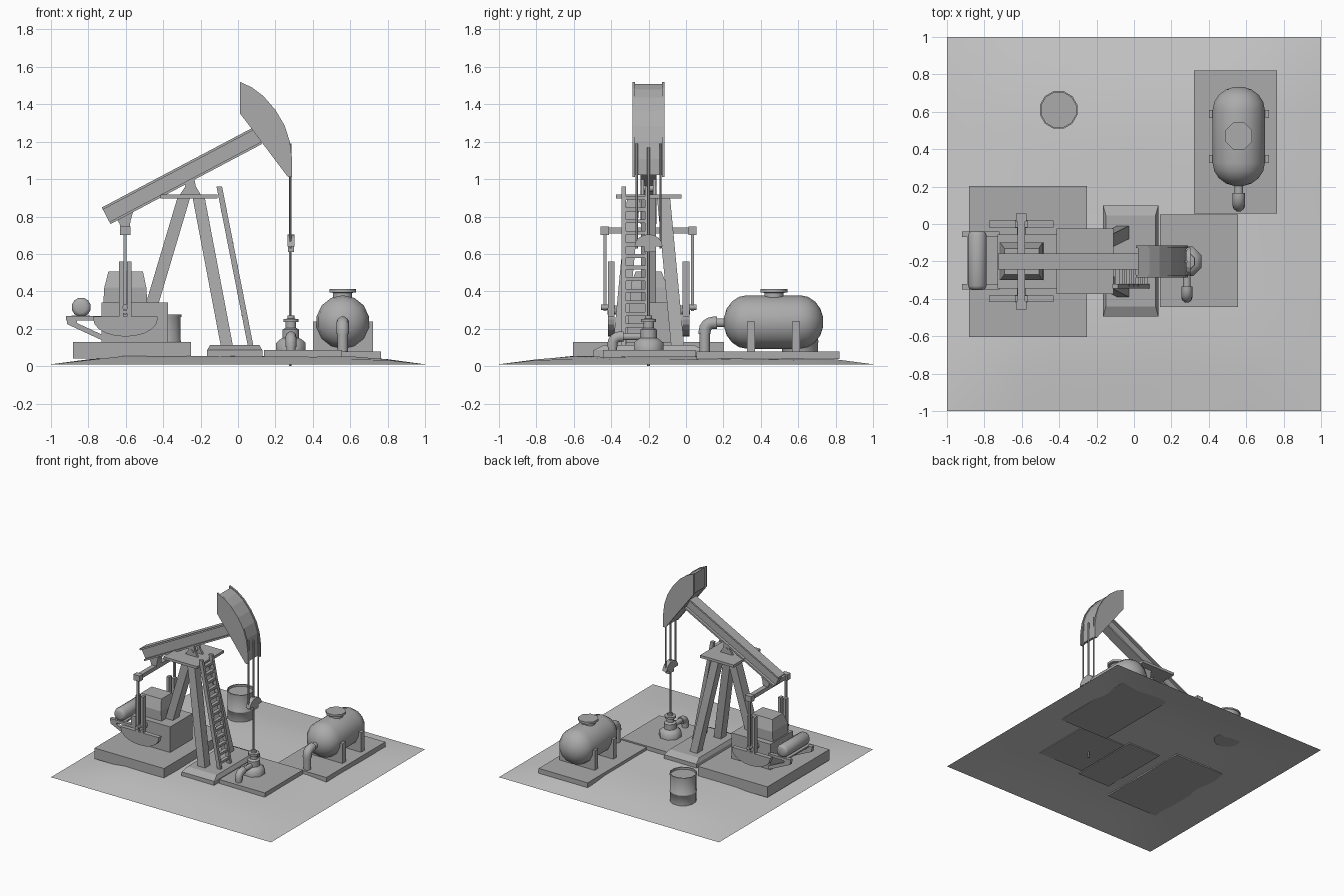
import bpy, bmesh, math, random
from mathutils import Vector, Matrix

if "Cube" in bpy.data.objects:
    bpy.data.objects.remove(bpy.data.objects["Cube"])

random.seed(3)
CY = -0.2  # centre line of the pump


def grey(name, v):
    m = bpy.data.materials.new(name)
    m.diffuse_color = (v, v, v, 1)
    m.use_nodes = True
    m.node_tree.nodes["Principled BSDF"].inputs["Base Color"].default_value = m.diffuse_color
    return m


PART, EARTH = grey("dark_grey", .41), grey("ground_grey", .56)


def make(name, verts, faces, smooth=False, mat=PART):
    me = bpy.data.meshes.new(name)
    me.from_pydata([tuple(v) for v in verts], [], faces)
    me.materials.append(mat)
    bm = bmesh.new()
    bm.from_mesh(me)
    bmesh.ops.recalc_face_normals(bm, faces=bm.faces)
    bm.to_mesh(me)
    bm.free()
    ob = bpy.data.objects.new(name, me)
    bpy.context.collection.objects.link(ob)
    if smooth:
        bpy.ops.object.select_all(action='DESELECT')
        ob.select_set(True)
        bpy.context.view_layer.objects.active = ob
        bpy.ops.object.shade_smooth_by_angle(angle=math.radians(50))
    return ob


def loft(name, rings, smooth=False):
    n = len(rings[0])
    verts = [v for r in rings for v in r]
    faces = [(k*n+i, k*n+(i+1) % n, (k+1)*n+(i+1) % n, (k+1)*n+i)
             for k in range(len(rings)-1) for i in range(n)]
    faces += [tuple(range(n)), tuple(range(len(verts)-n, len(verts)))]
    return make(name, verts, faces, smooth)


def rect(x0, x1, y0, y1, z):
    return [(x0, y0, z), (x1, y0, z), (x1, y1, z), (x0, y1, z)]


def box(name, x, y, z):
    return loft(name, [rect(*x, *y, h) for h in z])


def strut(name, p, q, w, d):
    return loft(name, [rect(c[0]-w/2, c[0]+w/2, c[1]-d/2, c[1]+d/2, c[2]) for c in (p, q)])


def prism(name, pts, axis, lo, hi):
    put = (lambda a, b, t: (a, t, b)) if axis == 'y' else (lambda a, b, t: (t, a, b))
    return loft(name, [[put(a, b, t) for a, b in pts] for t in (lo, hi)])


def lathe(name, prof, loc, axis='z', n=12, smooth=True):
    rot = Matrix.Rotation(-math.pi/2, 3, 'X') if axis == 'y' else Matrix.Identity(3)
    rings = [[rot @ Vector((r*math.cos(2*math.pi*(i+.5)/n), r*math.sin(2*math.pi*(i+.5)/n), h)) + Vector(loc)
              for i in range(n)] for r, h in prof]
    return loft(name, rings, smooth)


def pipe(name, pts, r, n=10):
    # pipe in a plane of constant x
    pts = [Vector(p) for p in pts]
    rings = []
    for i, p in enumerate(pts):
        t = (pts[min(i+1, len(pts)-1)] - pts[max(i-1, 0)]).normalized()
        u = Vector((1, 0, 0))
        v = t.cross(u)
        rings.append([p + r*(math.cos(2*math.pi*k/n)*u + math.sin(2*math.pi*k/n)*v) for k in range(n)])
    return loft(name, rings, True)


def elbow(name, x, y0, y1, z0, z1, bend, r):
    # thin neck leading into a thicker bend
    arc = [(x, y1+bend-bend*math.sin(a), z0-bend+bend*math.cos(a))
           for a in [math.pi/2*k/4 for k in range(5)]]
    pipe(name + "_neck", [(x, y0, z0), (x, y1+bend, z0)], r*.7)
    pipe(name, [(x, y1+bend+.02, z0)] + arc + [(x, y1, z0-bend-.015)], r)
    pipe(name + "_end", [(x, y1, z0-bend), (x, y1, z1)], r*.85)


# ground, gently mounded
N = 10
gv = []
for j in range(N+1):
    for i in range(N+1):
        x, y = -1+2*i/N, -1+2*j/N
        d = min(1, (1-max(abs(x), abs(y)))/0.4)
        gv.append((x, y, 0.01 + 0.042*d**0.8 + (random.uniform(-.003, .003) if 0 < d else 0)))
make("ground", gv, [(j*(N+1)+i, j*(N+1)+i+1, (j+1)*(N+1)+i+1, (j+1)*(N+1)+i)
                    for j in range(N) for i in range(N)], True, EARTH)

# concrete pads
box("gearbox_pad", (-.882, -.25), (-.603, .203), (.042, .13))
box("well_pad", (.14, .555), (-.445, .05), (.045, .085))
box("tank_pad", (.32, .765), (.055, .82), (.037, .077))
loft("tower_pad", [rect(-.165, .13, -.495, .1, .045), rect(-.165, .13, -.495, .1, .085),
                   rect(-.15, .115, -.44, .045, .112)])

# tower legs, platform, saddle bearing
strut("back_leg", (-.46, CY, .33), (-.29, CY, .9), .068, .08)
for s, side in ((1, "left"), (-1, "right")):
    strut("front_leg_" + side, (-.06, CY+s*.155, .11), (-.21, CY+s*.08, .9), .065, .07)
    prism("saddle_bracket_" + side, [(-.31, .918), (-.2, .918), (-.225, .96), (-.235, 1.01), (-.275, .99), (-.285, .955)],
          'y', CY+s*.032-.008, CY+s*.032+.008)
box("platform", (-.415, -.11), (-.375, -.025), (.897, .918))
lathe("saddle_pin", [(.018, -.043), (.018, .043)], (-.255, CY, .95), 'y', 8)

# ladder
for y in (-.333, -.207):
    strut("ladder_rail", (.068, y, .105), (-.1, y, .96), .03, .024)
for k in range(13):
    z = .155 + k*.062
    x = .068 - .168*(z-.105)/.855
    box("ladder_rung", (x-.014, x+.014), (-.333, -.207), (z-.01, z+.01))

# walking beam with I section
ends = [Vector((-.705, CY, .804)), Vector((.105, CY, 1.232))]
up = Vector((-.464, 0, .886))
sec = [(.042, -.05), (.042, -.037), (.02, -.037), (.02, .037), (.042, .037), (.042, .05)]
sec += [(-a, b) for a, b in reversed(sec)]
loft("walking_beam", [[e + up*b + Vector((0, a, 0)) for a, b in sec] for e in ends])

# horse head: two cheek plates and recessed core
head = [(.01, 1.52), (.075, 1.49), (.135, 1.445), (.2, 1.37), (.25, 1.285), (.277, 1.2),
        (.29, 1.1), (.29, 1.01), (.268, 1.01), (.01, 1.352)]
for s in (1, -1):
    prism("head_cheek", head, 'y', CY+s*.079-.007, CY+s*.079+.007)
prism("head_core", [(.16+(x-.16)*.92, 1.27+(z-1.27)*.95) for x, z in head], 'y', CY-.075, CY+.075)

# bridle cables, carrier bar, polished rod
for s in (1, -1):
    lathe("bridle_cable", [(.006, .63), (.006, 1.19)], (.28, CY+s*.063, 0), n=6)
lathe("polished_rod", [(.008, 0), (.008, 1.17)], (.28, CY, 0), n=6)
dome = [(CY+.075*math.cos(math.pi*k/8), .64+.065*math.sin(math.pi*k/8)) for k in range(9)]
prism("carrier_bar", dome, 'x', .264, .302)
box("rod_clamp", (.266, .3), (CY-.025, CY+.04), (.61, .645))

# wellhead
lathe("wellhead", [(.085, .08), (.085, .125), (.06, .145), (.048, .15), (.048, .195), (.03, .205), (.03, .235),
                   (.044, .237), (.044, .252), (.02, .254), (.02, .272)], (.283, CY, 0), n=8)
elbow("wellhead_outlet", .283, CY, -.393, .158, .08, .04, .029)

# gearbox
box("gearbox_base", (-.73, -.375), (-.345, -.055), (.13, .34))
loft("gearbox_housing", [rect(-.72, -.485, -.3, -.1, .34), rect(-.715, -.49, -.3, -.1, .42),
                         rect(-.693, -.508, -.27, -.13, .505)])
lathe("crank_shaft", [(.025, -.2), (.025, .2)], (-.603, CY, .3), 'y', 10)

# cranks, counterweights, pitman arms
sector = [(-.775, .265), (-.43, .265)] + [(-.602+.172*math.cos(a), .25-.092*math.sin(a))
          for a in [math.pi*k/10 for k in range(11)]]
foot = [(-.635, .31), (-.622, .285), (-.603, .277), (-.584, .285), (-.57, .31)]
for s in (1, -1):
    y = CY+s*.2
    prism("counterweight", sector, 'y', y-.018, y+.018)
    for dx in (-.022, .022):
        box("crank_plate", (-.603+dx-.012, -.603+dx+.012), (y-.018, y+.018), (.265, .56))
    prism("crank_foot", foot, 'y', y-.021, y+.021)
    lathe("crank_pin", [(.016, -.03), (.016, .03)], (-.603, y+s*.025, .315), 'y', 8)
    box("pitman_arm", (-.611, -.595), (CY+s*.234-.008, CY+s*.234+.008), (.295, .72))
    box("pitman_head", (-.632, -.575), (CY+s*.235-.022, CY+s*.235+.022), (.7, .747))
box("equalizer_bar", (-.622, -.584), (CY-.235, CY+.235), (.708, .74))
prism("tail_bracket", [(-.625, .735), (-.58, .735), (-.575, .775), (-.56, .83), (-.65, .79), (-.635, .765)],
      'y', CY-.03, CY+.03)

# motor and its brackets
lathe("motor", [(.03, -.157), (.045, -.15), (.052, -.135), (.052, .135), (.045, .15), (.03, .157)],
      (-.838, -.195, .315), 'y', 12)
for y in (-.335, -.055):
    box("motor_rail", (-.92, -.72), (y-.015, y+.015), (.245, .268))
    prism("motor_brace", [(-.915, .245), (-.915, .225), (-.72, .135), (-.72, .165), (-.86, .23), (-.86, .245)],
          'y', y-.012, y+.012)
box("motor_plate", (-.89, -.79), (-.335, -.055), (.258, .27))

# storage tank
cap = [(.143*math.cos(a), .125*math.sin(a)) for a in [math.radians(d) for d in (80, 60, 40, 20, 0)]]
prof = [(r, -.142-h) for r, h in cap] + [(r, .142+h) for r, h in reversed(cap)]
lathe("tank", prof, (.56, .468, .236), 'y', 14)
lathe("tank_hatch", [(.055, .35), (.055, .392), (.078, .394), (.078, .412)], (.56, .47, 0), n=8)
for y in (.347, .588):
    box("tank_saddle", (.402, .722), (y-.022, y+.022), (.075, .238))
elbow("tank_outlet", .56, .24, .1, .232, .075, .045, .034)

# barrel with raised rim and sunken lid
lathe("barrel", [(.1, .046), (.1, .125), (.103, .128), (.103, .134), (.1, .137), (.1, .262),
                 (.104, .264), (.104, .275), (.096, .275), (.096, .258)], (-.403, .61, 0))
